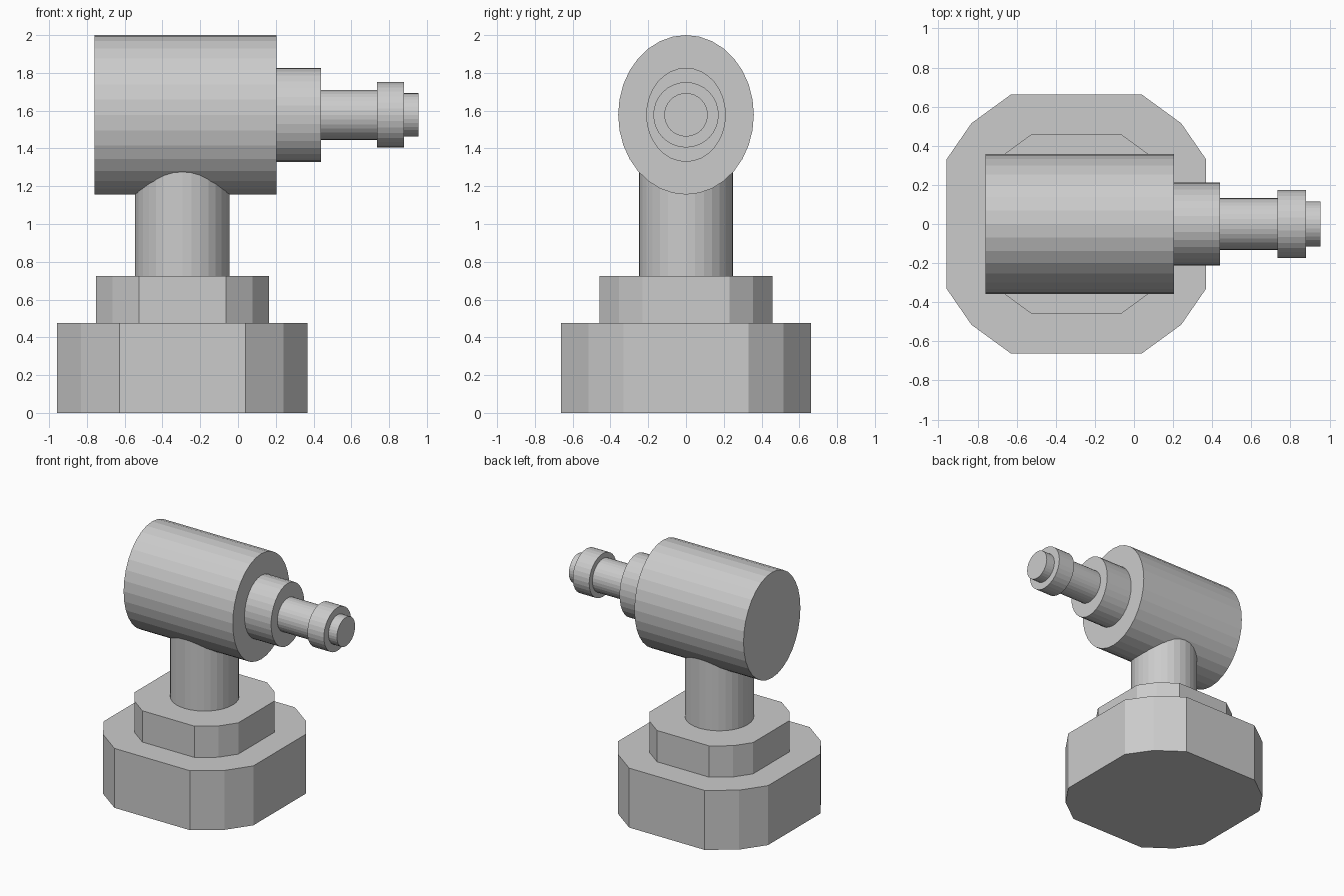
import bpy, bmesh
from math import cos, sin, tau

if "Cube" in bpy.data.objects:
    bpy.data.objects.remove(bpy.data.objects["Cube"])

CX = -0.295    # axis of the base and column
CZ = 1.578     # axis of the horizontal barrel


def loft(name, ring_a, ring_b):
    """Closed prism between two matching rings, flat shaded."""
    bm = bmesh.new()
    a = [bm.verts.new(p) for p in ring_a]
    b = [bm.verts.new(p) for p in ring_b]
    n = len(a)
    bm.faces.new(a)
    bm.faces.new(b)
    for i in range(n):
        j = (i + 1) % n
        bm.faces.new((a[i], a[j], b[j], b[i]))
    bmesh.ops.recalc_face_normals(bm, faces=bm.faces)
    me = bpy.data.meshes.new(name)
    bm.to_mesh(me)
    bm.free()
    ob = bpy.data.objects.new(name, me)
    bpy.context.collection.objects.link(ob)
    return ob


def upright(name, outline, z0, z1):
    return loft(name, [(CX + x, y, z0) for x, y in outline],
                [(CX + x, y, z1) for x, y in outline])


def sideways(name, x0, x1, ry, rz):
    pts = ellipse(ry, rz)
    return loft(name, [(x0, y, CZ + z) for y, z in pts],
                [(x1, y, CZ + z) for y, z in pts])


def ellipse(ra, rb, n=32):
    return [(ra * cos(tau * i / n), rb * sin(tau * i / n)) for i in range(n)]


def twelve_sided(s):
    """Square with corners cut in two facets, s = half width."""
    q = [(s, 0.5 * s), (0.809 * s, 0.777 * s), (0.503 * s, s)]
    half = q + [(-x, y) for x, y in reversed(q)]
    return half + [(-x, -y) for x, y in half]


# Stepped base and column
upright("base", twelve_sided(0.663), 0, 0.475)
upright("base_step", twelve_sided(0.458), 0.475, 0.725)
upright("column", ellipse(0.25, 0.25), 0.725, 1.45)

# Horizontal barrel and stepped nozzle
for name, x0, x1, ry, rz in [
    ("barrel", -0.76, 0.205, 0.359, 0.422),
    ("collar", 0.205, 0.44, 0.211, 0.249),
    ("nozzle_rod", 0.44, 0.735, 0.132, 0.132),
    ("nozzle_ring", 0.735, 0.88, 0.173, 0.173),
    ("nozzle_tip", 0.88, 0.955, 0.115, 0.115),
]:
    sideways(name, x0, x1, ry, rz)
